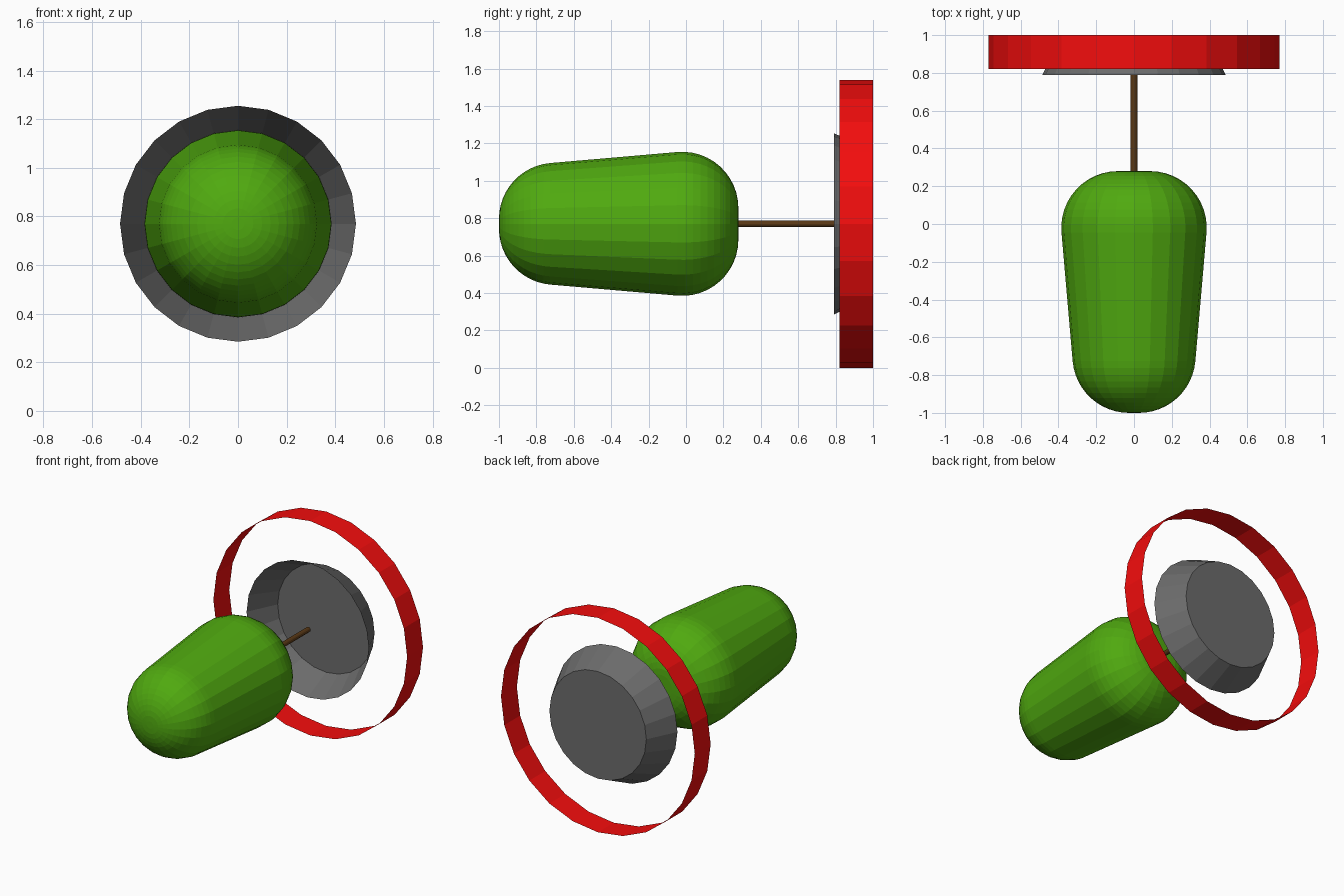
import bpy, bmesh
from math import sin, cos, pi, radians

if "Cube" in bpy.data.objects:
    bpy.data.objects.remove(bpy.data.objects["Cube"])

SIDES = 24
AXIS_Z = 0.77


def lathe(name, profile, color, sides=SIDES):
    """Revolve (radius, y) points about the model's front-to-back axis."""
    bm = bmesh.new()
    rings = []
    for r, y in profile:
        rings.append([bm.verts.new((r * sin(2 * pi * i / sides), y,
                                    AXIS_Z + r * cos(2 * pi * i / sides)))
                      for i in range(sides)] if r > 0 else None)
    for a, b in zip(rings, rings[1:]):
        if a and b:
            for i in range(sides):
                j = (i + 1) % sides
                bm.faces.new((a[i], a[j], b[j], b[i]))
    # a zero radius at either end of the profile means a flat cap
    if rings[0] is None:
        bm.faces.new(rings[1][::-1])
    if rings[-1] is None:
        bm.faces.new(rings[-2])
    bmesh.ops.recalc_face_normals(bm, faces=bm.faces)
    mesh = bpy.data.meshes.new(name)
    bm.to_mesh(mesh)
    bm.free()
    mat = bpy.data.materials.new(name + "_color")
    mat.diffuse_color = (*color, 1)
    mat.use_nodes = True
    mat.node_tree.nodes["Principled BSDF"].inputs["Base Color"].default_value = mat.diffuse_color
    mesh.materials.append(mat)
    obj = bpy.data.objects.new(name, mesh)
    bpy.context.collection.objects.link(obj)
    return obj


def arc(rc, yc, radius, start, end, steps=12):
    """Rounded corner; angles in degrees, 0 points outward, 90 to the back."""
    pts = []
    for i in range(steps + 1):
        t = radians(start + (end - start) * i / steps)
        pts.append((rc + radius * cos(t), yc + radius * sin(t)))
    return pts


# Body: tapered pod with generously rounded ends
R = 0.3
pod = ([(0, -1)] + arc(0.026, -1 + R, R, -90, -5)
       + arc(0.085, 0.28 - R, R, -5, 90) + [(0, 0.28)])
lathe("body", pod, (0.08, 0.40, 0.005))

# Tail stem
lathe("stem", [(0, 0.25), (0.018, 0.25), (0.018, 0.80), (0, 0.80)],
      (0.10, 0.04, 0.008), 12)

# Tail dish: open at the front, closed by a smaller disc at the back
lathe("tail_dish", [(0.485, 0.79), (0.385, 1.0), (0, 1.0)], (0.15, 0.15, 0.15))

# Tail ring: thin open band
lathe("tail_ring", [(0.77, 0.82), (0.77, 1.0)], (0.90, 0.004, 0.004))
